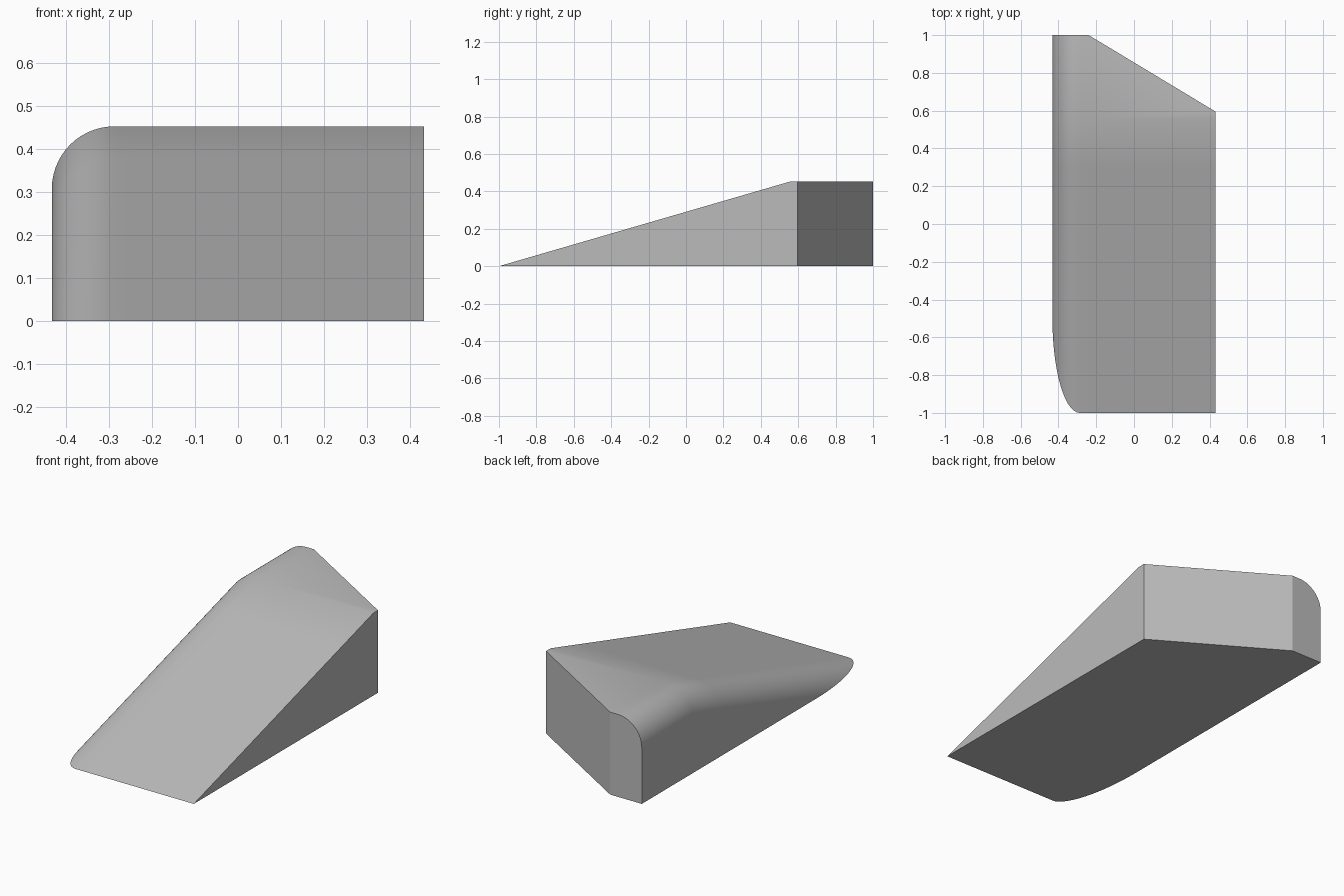
import bpy, bmesh
from math import sin, cos, pi, radians

if "Cube" in bpy.data.objects:
    bpy.data.objects.remove(bpy.data.objects["Cube"])

HALF_W, HEIGHT, RADIUS = 0.432, 0.452, 0.145
BEND, CORNER_X, SIDE_END = 0.555, -0.24, 0.595
SLOPE = HEIGHT / (BEND + 1)

grey = bpy.data.materials.new("plain grey")
grey.use_nodes = True
colour = (0.5, 0.5, 0.5, 1)
grey.diffuse_color = colour
grey.node_tree.nodes["Principled BSDF"].inputs["Base Color"].default_value = colour


def section(x, drop):
    """Side outline of the wedge at x, lowered by the rounded edge."""
    cut = max(0, x - CORNER_X) / (HALF_W - CORNER_X)
    end = 1 - cut * (1 - SIDE_END)
    top = HEIGHT - drop
    return [(x, -1 + drop / SLOPE, 0),
            (x, 0.3, 1.3 * SLOPE - drop),
            (x, BEND, top), (x, end, top), (x, end, 0)]


# Columns across the width: rounded edge, back corner, straight side
steps = 14
columns = []
for i in range(steps + 1):
    a = i / steps * pi / 2
    columns.append((-HALF_W + RADIUS * (1 - cos(a)), RADIUS * (1 - sin(a))))
columns += [(CORNER_X, 0), (HALF_W, 0)]

# Wedge body lofted through the columns
bm = bmesh.new()
loops = [[bm.verts.new(p) for p in section(x, d)] for x, d in columns]
for a, b in zip(loops, loops[1:]):
    for j in range(5):
        k = (j + 1) % 5
        bm.faces.new((a[j], a[k], b[k], b[j]))
bm.faces.new(loops[0])
bm.faces.new(loops[-1])
bmesh.ops.recalc_face_normals(bm, faces=bm.faces)

mesh = bpy.data.meshes.new("wedge_body")
bm.to_mesh(mesh)
bm.free()
mesh.materials.append(grey)
wedge = bpy.data.objects.new("wedge_body", mesh)
bpy.context.collection.objects.link(wedge)
bpy.context.view_layer.objects.active = wedge
wedge.select_set(True)
bpy.ops.object.shade_smooth_by_angle(angle=radians(30))
